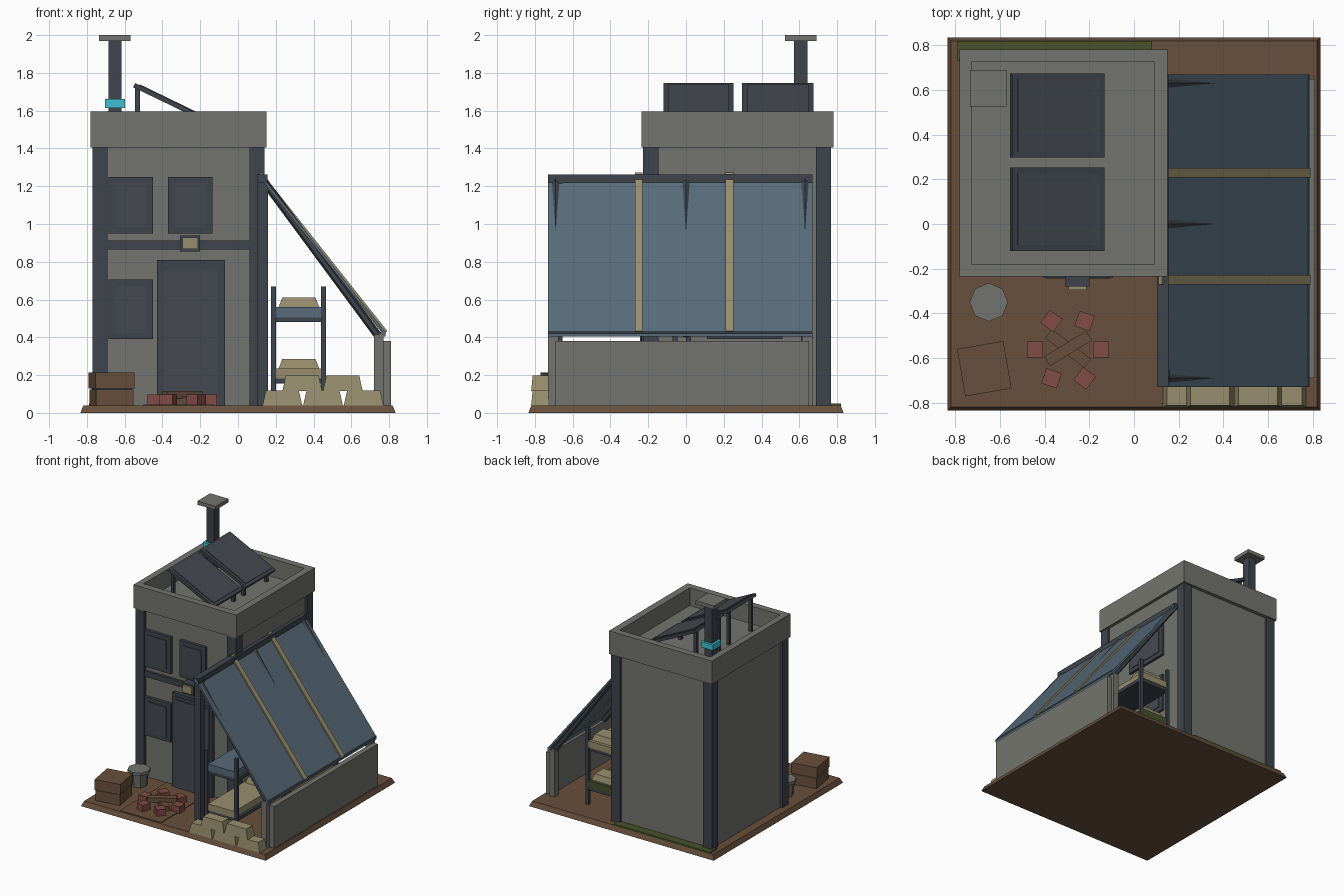
import bpy, bmesh, math
from mathutils import Vector, Matrix

if "Cube" in bpy.data.objects:
    bpy.data.objects.remove(bpy.data.objects["Cube"])


def mat(name, r, g, b):
    m = bpy.data.materials.new(name)
    lin = [((c / 255 + 0.055) / 1.055) ** 2.4 for c in (r, g, b)]
    m.diffuse_color = (*lin, 1)
    m.use_nodes = True
    m.node_tree.nodes["Principled BSDF"].inputs["Base Color"].default_value = m.diffuse_color
    return m


CONCRETE = mat("concrete", 116, 117, 111)
STEEL = mat("dark steel", 62, 69, 77)
PANE = mat("dark pane", 69, 73, 80)
GLASS = mat("blue glass", 88, 107, 122)
TAN = mat("tan canvas", 153, 143, 110)
BROWN = mat("brown earth", 105, 80, 60)
RED = mat("red brick", 130, 76, 70)
GREEN = mat("moss green", 72, 82, 44)
CYAN = mat("cyan band", 62, 192, 210)


def finish(name, bm, m):
    bmesh.ops.recalc_face_normals(bm, faces=bm.faces)
    me = bpy.data.meshes.new(name)
    bm.to_mesh(me)
    bm.free()
    me.materials.append(m)
    ob = bpy.data.objects.new(name, me)
    bpy.context.collection.objects.link(ob)
    return ob


def box(name, x, y, z, m, taper=1.0, rot=0.0):
    """Box from axis ranges, optional narrower top and turn about z."""
    bm = bmesh.new()
    bmesh.ops.create_cube(bm, size=1)
    for v in bm.verts:
        k = taper if v.co.z > 0 else 1
        v.co = Vector((v.co.x * (x[1] - x[0]) * k, v.co.y * (y[1] - y[0]) * k, v.co.z * (z[1] - z[0])))
    ob = finish(name, bm, m)
    ob.location = (sum(x) / 2, sum(y) / 2, sum(z) / 2)
    ob.rotation_euler.z = rot
    return ob


def slope(name, a, b, y, lo, hi, m):
    """Sloping slab along a-b in the xz plane, spanning y, between two normal offsets."""
    a, b = Vector(a), Vector(b)
    d = (b - a).normalized()
    n = Vector((-d.y, d.x))
    if n.y < 0:
        n = -n
    pts = [a + n * lo, b + n * lo, b + n * hi, a + n * hi]
    bm = bmesh.new()
    f = bm.faces.new([bm.verts.new((p.x, y[0], p.y)) for p in pts])
    r = bmesh.ops.extrude_face_region(bm, geom=[f])
    bmesh.ops.translate(bm, vec=(0, y[1] - y[0], 0), verts=[v for v in r["geom"] if isinstance(v, bmesh.types.BMVert)])
    return finish(name, bm, m)


def cyl(name, a, b, r, sides, m, r2=None, turn=0.0):
    a, b = Vector(a), Vector(b)
    bm = bmesh.new()
    bmesh.ops.create_cone(bm, cap_ends=True, segments=sides, radius1=r, radius2=r if r2 is None else r2,
                          depth=(b - a).length, matrix=Matrix.Rotation(turn, 4, 'Z'))
    ob = finish(name, bm, m)
    ob.location = (a + b) / 2
    ob.rotation_euler = (b - a).to_track_quat('Z', 'Y').to_euler()
    return ob


# Ground
box("ground_slab", (-.835, .835), (-.835, .835), (0, .04), BROWN, taper=.98)
box("moss_strip", (-.79, .08), (.73, .82), (.035, .05), GREEN)
box("entry_path", (-.5, -.13), (-.81, -.21), (.035, .045), BROWN)

# Tower walls, corner pillars and roof
box("tower_walls", (-.75, .125), (-.205, .75), (.03, 1.42), CONCRETE)
for px in ((-.77, -.69), (.06, .14)):
    for py in ((-.227, -.145), (.688, .767)):
        box("corner_pillar", px, py, (.04, 1.41), STEEL)
box("roof_floor", (-.76, .13), (-.21, .76), (1.405, 1.45), CONCRETE)
for py in ((-.235, -.18), (.725, .78)):
    box("parapet_long", (-.78, .15), py, (1.405, 1.595), CONCRETE)
for px in ((-.78, -.728), (.092, .15)):
    box("parapet_side", px, (-.18, .725), (1.405, 1.595), CONCRETE)

# Front windows, door, band and lamp
for wx, wz in (((-.685, -.45), (.95, 1.25)), ((-.37, -.135), (.95, 1.25)), ((-.685, -.45), (.39, .705))):
    box("window_frame", wx, (-.23, -.2), wz, STEEL)
    box("window_pane", (wx[0] + .034, wx[1] - .034), (-.236, -.229), (wz[0] + .034, wz[1] - .034), PANE)
box("door_frame", (-.43, -.07), (-.235, -.2), (.04, .81), STEEL)
box("door_inner_frame", (-.405, -.095), (-.239, -.234), (.04, .785), STEEL)
box("door_panel", (-.393, -.107), (-.244, -.238), (.04, .76), PANE)
box("front_band", (-.7, .07), (-.224, -.2), (.865, .912), STEEL)
box("lamp_box", (-.307, -.2), (-.28, -.2), (.855, .94), STEEL)
box("lamp_plate", (-.293, -.213), (-.295, -.28), (.868, .928), TAN)

# Windows on the greenhouse side of the tower
for z0, z1 in ((.39, .705), (.88, 1.18)):
    box("side_window_frame", (.12, .145), (.11, .51), (z0, z1), STEEL)
    box("side_window_pane", (.144, .15), (.145, .475), (z0 + .035, z1 - .035), PANE)

# Roof panels on stilts
for y0, y1 in ((-.12, .252), (.297, .674)):
    a, b = (-.55, 1.735), (-.137, 1.535)
    slope("roof_panel_frame", a, b, (y0, y1), -.012, .012, STEEL)
    slope("roof_panel_face", (-.527, 1.724), (-.16, 1.546), (y0 + .025, y1 - .025), .01, .017, PANE)
    for py in (y0 + .03, y1 - .055):
        box("panel_stilt", (-.545, -.52), (py, py + .025), (1.44, 1.73), STEEL)
        box("panel_foot", (-.2, -.175), (py, py + .025), (1.44, 1.56), STEEL)

# Chimney mast with cap and band
box("mast", (-.685, -.618), (.572, .642), (1.44, 1.975), STEEL)
box("mast_cap", (-.735, -.57), (.525, .69), (1.97, 2.0), CONCRETE)
box("mast_band", (-.705, -.598), (.553, .661), (1.615, 1.662), CYAN)

# Lean-to greenhouse: low wall, posts, ridge, rafters, glass, battens
box("low_wall", (.765, .81), (-.69, .65), (.03, .38), CONCRETE)
for py in ((-.73, -.675), (.615, .67)):
    box("low_wall_post", (.72, .77), py, (.03, .415), CONCRETE)
box("ridge_post", (.103, .158), (-.71, -.655), (.04, 1.23), STEEL)
box("ridge_beam", (.103, .155), (-.73, .67), (1.217, 1.262), STEEL)
top, low = (.128, 1.253), (.785, .423)
slope("glass_roof", top, low, (-.73, .67), -.014, 0, GLASS)
for py in (-.25, .23):
    slope("glass_batten", (.118, 1.268), (.783, .428), (py - .021, py + .021), -.02, .009, TAN)
box("eave_rail", (.755, .782), (-.73, .67), (.405, .432), GLASS)
for py in (-.69, 0, .63):
    cyl("rafter", (.12, py, 1.25), (.74, py, .41), .021, 6, STEEL)

# Two bunk beds
for y0, up, down in ((-.68, GLASS, TAN), (0, TAN, GREEN)):
    y1 = y0 + .635
    for px in ((.175, .201), (.439, .465)):
        for py in (y0, y1 - .026):
            box("bunk_post", px, (py, py + .026), (.04, .67), STEEL)
    for z, m in ((.48, up), (.155, down)):
        box("bunk_frame", (.18, .46), (y0 + .01, y1 - .01), (z, z + .026), STEEL)
        box("bunk_mattress", (.2, .44), (y0 + .005, y1 - .005), (z + .026, z + .08), m)
        box("bunk_pillow", (.215, .43), (y1 - .17, y1 - .03), (z + .08, z + .13), TAN, taper=.82)

# Sandbag row
for x0, z0, z1 in ((.13, .04, .118), (.345, .04, .118), (.56, .04, .118), (.235, .115, .198), (.45, .115, .198)):
    box("sandbag", (x0, x0 + .21), (-.82, -.722), (z0, z1), TAN, taper=.83)

# Campfire
for i in range(6):
    a = i * math.pi / 3
    cx, cy = -.295 + .148 * math.cos(a), -.562 + .148 * math.sin(a)
    box("fire_brick", (cx - .036, cx + .036), (cy - .036, cy + .036), (.04, .097), RED, rot=a + .2 * (i % 3))
for i, a in enumerate((-.65, .55)):
    box("fire_log", (-.405, -.185), (-.582, -.532), (.045 + .03 * i, .085 + .03 * i), BROWN, rot=a)

# Storage crate with lid, and a bin
box("crate", (-.77, -.57), (-.75, -.545), (.04, .125), BROWN, rot=.17)
box("crate_lid", (-.775, -.565), (-.755, -.54), (.13, .215), BROWN, rot=.17)
box("crate_seam", (-.762, -.578), (-.742, -.553), (.12, .135), STEEL, rot=.17)
cyl("bin_body", (-.65, -.35, .04), (-.65, -.35, .15), .062, 8, CONCRETE, r2=.075)
cyl("bin_lid", (-.65, -.35, .148), (-.65, -.35, .172), .086, 8, CONCRETE)
